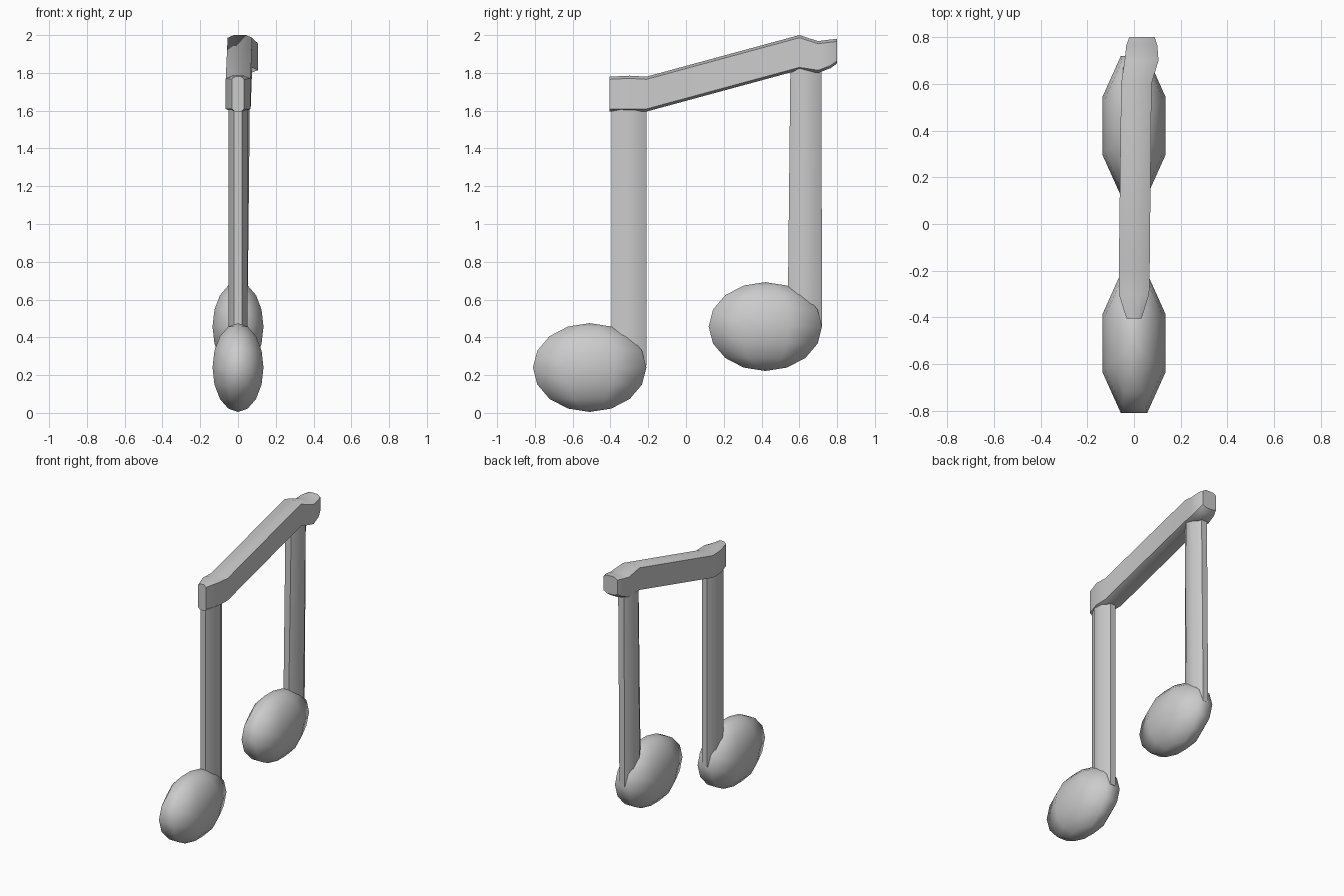
import bpy, bmesh
from math import cos, sin, pi

if "Cube" in bpy.data.objects:
    bpy.data.objects.remove(bpy.data.objects["Cube"])


def finish(bm, name, angle):
    bmesh.ops.recalc_face_normals(bm, faces=bm.faces)
    mesh = bpy.data.meshes.new(name)
    bm.to_mesh(mesh)
    bm.free()
    ob = bpy.data.objects.new(name, mesh)
    bpy.context.collection.objects.link(ob)
    bpy.ops.object.select_all(action='DESELECT')
    ob.select_set(True)
    bpy.context.view_layer.objects.active = ob
    bpy.ops.object.shade_smooth_by_angle(angle=angle)
    return ob


def loft(name, rings, angle=0.9):
    bm = bmesh.new()
    loops = [[bm.verts.new(p) for p in ring] for ring in rings]
    n = len(loops[0])
    for a, b in zip(loops, loops[1:]):
        for i in range(n):
            j = (i + 1) % n
            bm.faces.new((a[i], a[j], b[j], b[i]))
    bm.faces.new(loops[0])
    bm.faces.new(loops[-1])
    return finish(bm, name, angle)


def octagon(x, y, z, rx, ry):
    # flat sides face the axes; rx and ry are half widths across the flats
    k = 1 / cos(pi / 8)
    return [(x + rx * k * cos(pi / 8 + i * pi / 4),
             y + ry * k * sin(pi / 8 + i * pi / 4), z) for i in range(8)]


def note_head(name, y, z):
    # low-poly ellipsoid: eight sides, eight bands
    bm = bmesh.new()
    bmesh.ops.create_uvsphere(bm, u_segments=8, v_segments=8, radius=1)
    k = 1 / cos(pi / 8)
    c, s = cos(pi / 8), sin(pi / 8)
    for v in bm.verts:
        px, py, pz = v.co
        v.co = ((px * c - py * s) * 0.135 * k,
                y + (px * s + py * c) * 0.30 * k,
                z + pz * 0.235)
    return finish(bm, name, 1.2)


def beam_section(y, xl, xr, z0, z1):
    # near-rectangular section with a narrow flat top and bottom
    m, h, b = (xl + xr) / 2, (xr - xl) / 4, 0.014
    return [(xl, y, z0 + b), (m - h, y, z0), (m + h, y, z0), (xr, y, z0 + b),
            (xr, y, z1 - b), (m + h, y, z1), (m - h, y, z1), (xl, y, z1 - b)]


# note heads
note_head("front_note_head", -0.51, 0.24)
note_head("back_note_head", 0.42, 0.457)

# stems
loft("front_stem", [octagon(0, -0.302, 0.25, 0.05, 0.093),
                    octagon(0, -0.302, 1.66, 0.05, 0.093)])
loft("back_stem", [octagon(0, 0.629, 0.46, 0.05, 0.091),
                   octagon(0.01, 0.635, 1.87, 0.055, 0.082)])

# sloping beam with tapered front tip and slightly bent back end
sections = [
    (-0.405, -0.032, 0.032, 1.595, 1.780),
    (-0.30, -0.065, 0.065, 1.595, 1.785),
    (-0.21, -0.065, 0.067, 1.595, 1.780),
    (0.60, -0.055, 0.075, 1.815, 2.000),
    (0.70, -0.040, 0.105, 1.800, 1.968),
    (0.765, -0.033, 0.100, 1.825, 1.977),
    (0.80, -0.020, 0.088, 1.850, 1.980),
]
loft("beam", [beam_section(*s) for s in sections])
